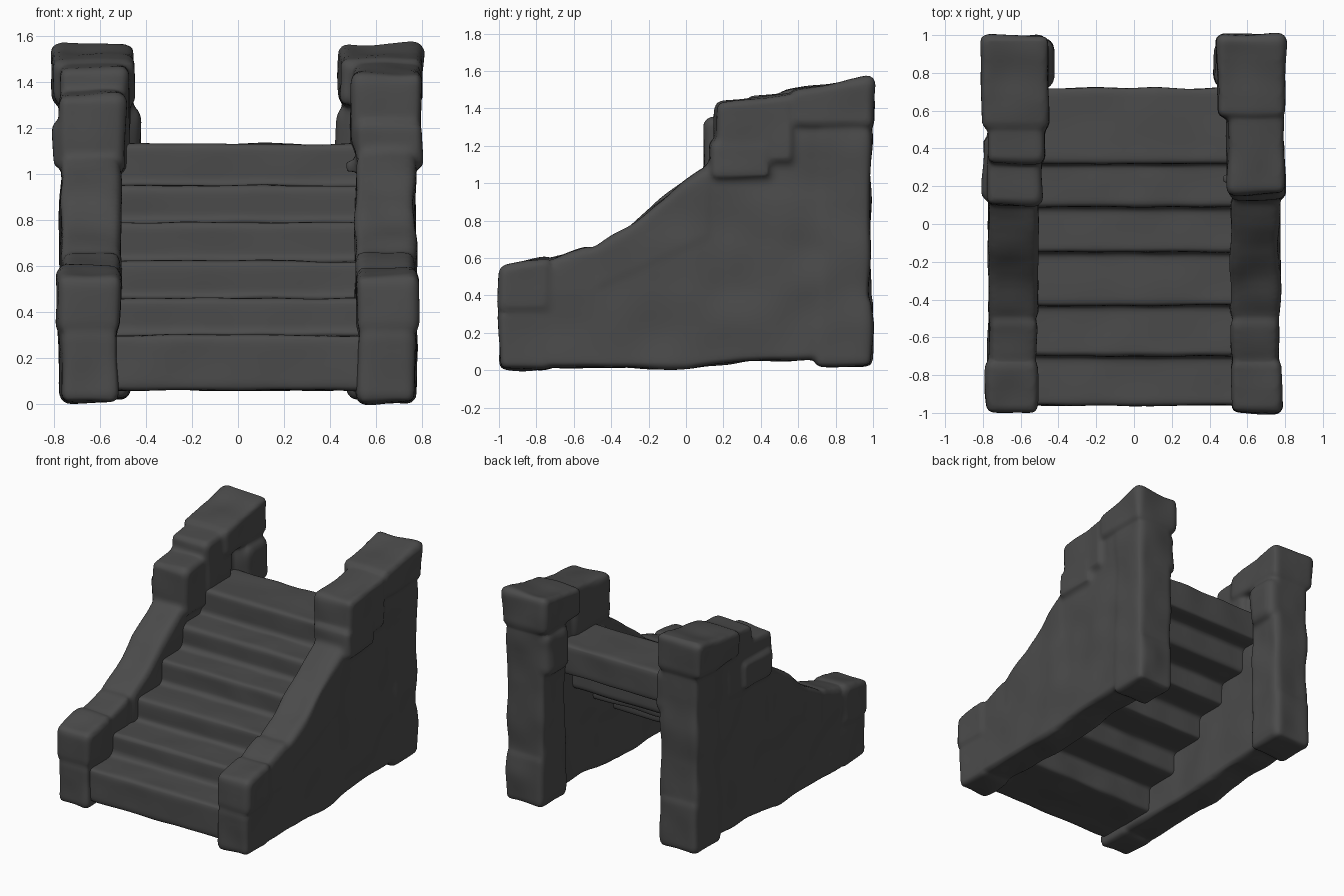
import bpy, bmesh
from mathutils import Vector, noise

if "Cube" in bpy.data.objects:
    bpy.data.objects.remove(bpy.data.objects["Cube"])

stone = bpy.data.materials.new("dark grey stone")
stone.diffuse_color = (0.07, 0.07, 0.07, 1)
stone.use_nodes = True
stone.node_tree.nodes["Principled BSDF"].inputs["Base Color"].default_value = stone.diffuse_color


def prism(target, profile, x0, x1, bevel=0.035):
    """Extrude a (y, z) profile along x, round its edges, add it to target."""
    bm = bmesh.new()
    face = bm.faces.new([bm.verts.new((x0, y, z)) for y, z in profile])
    ext = bmesh.ops.extrude_face_region(bm, geom=[face])
    verts = [g for g in ext["geom"] if isinstance(g, bmesh.types.BMVert)]
    bmesh.ops.translate(bm, verts=verts, vec=(x1 - x0, 0, 0))
    bmesh.ops.recalc_face_normals(bm, faces=bm.faces)
    bmesh.ops.bevel(bm, geom=list(bm.edges), offset=bevel, segments=3,
                    profile=0.5, affect='EDGES', clamp_overlap=True)
    tmp = bpy.data.meshes.new("tmp")
    bm.to_mesh(tmp)
    bm.free()
    target.from_mesh(tmp)
    bpy.data.meshes.remove(tmp)


def block(target, x0, x1, y0, y1, z0, z1, z1_back=None, bevel=0.035):
    """Block whose top may slope from z1 (front) to z1_back (back)."""
    zb = z1 if z1_back is None else z1_back
    prism(target, [(y0, z0), (y0, z1), (y1, zb), (y1, z0)],
          min(x0, x1), max(x0, x1), bevel)


def finish(bm, name, amount, voxel=0.017):
    """Fuse the blocks into one soft stone mass and make it uneven."""
    mesh = bpy.data.meshes.new(name)
    bm.to_mesh(mesh)
    bm.free()
    ob = bpy.data.objects.new(name, mesh)
    bpy.context.collection.objects.link(ob)
    bpy.context.view_layer.objects.active = ob
    ob.select_set(True)
    rem = ob.modifiers.new("fuse", 'REMESH')
    rem.mode = 'VOXEL'
    rem.voxel_size = voxel
    soft = ob.modifiers.new("soften", 'SMOOTH')
    soft.factor = 0.5
    soft.iterations = 2
    for m in ("fuse", "soften"):
        bpy.ops.object.modifier_apply(modifier=m)
    mesh = ob.data
    moves = [v.normal * noise.noise(Vector(v.co) * 4.5) * amount for v in mesh.vertices]
    for v, d in zip(mesh.vertices, moves):
        v.co += d
    mesh.shade_smooth()
    mesh.materials.clear()
    mesh.materials.append(stone)
    ob.select_set(False)


# Side walls
WALL = [(-0.97, 0.02), (-0.97, 0.5), (-0.7, 0.57), (-0.55, 0.635), (-0.4, 0.7),
        (-0.3, 0.76), (-0.12, 0.91), (0.0, 1.0), (0.12, 1.09), (0.2, 1.3),
        (0.97, 1.45), (0.97, 0.05), (0.7, 0.06), (0.3, 0.045), (0.0, 0.01)]

for s, name in ((-1, "left_wall"), (1, "right_wall")):
    bm = bmesh.new()
    prism(bm, WALL, min(s * 0.525, s * 0.768), max(s * 0.525, s * 0.768), 0.03)
    # front post: base stone and cap stone
    block(bm, s * 0.52, s * 0.77, -1.0, -0.72, 0.005, 0.325)
    block(bm, s * 0.51, s * 0.783, -1.0, -0.72, 0.31, 0.555, 0.605)
    # rail stones along the slope
    block(bm, s * 0.515, s * 0.765, -0.73, -0.5, 0.3, 0.595, 0.67)
    prism(bm, [(-0.5, 0.4), (-0.5, 0.655), (-0.32, 0.76), (-0.02, 1.0), (0.15, 1.11),
               (0.15, 0.7)], min(s * 0.51, s * 0.773), max(s * 0.51, s * 0.773))
    # ledge stone under the tower
    block(bm, s * 0.51, s * 0.805, 0.13, 0.46, 1.02, 1.23)
    # tower
    if s < 0:
        block(bm, -0.49, -0.78, 0.1, 0.42, 1.0, 1.34, 1.37)
        block(bm, -0.475, -0.78, 0.32, 0.62, 1.0, 1.46, 1.49)
        block(bm, -0.45, -0.81, 0.5, 1.0, 1.3, 1.49, 1.57)
    else:
        block(bm, 0.495, 0.8, 0.16, 0.58, 1.1, 1.435, 1.48)
        block(bm, 0.44, 0.8, 0.56, 1.0, 1.3, 1.495, 1.57)
        block(bm, 0.46, 0.56, 0.21, 0.27, 1.0, 1.06, bevel=0.008)
    # back pillar with its bulge and foot
    block(bm, s * 0.47, s * 0.775, 0.7, 0.985, 0.05, 1.4)
    block(bm, s * 0.425, s * 0.775, 0.72, 0.985, 0.98, 1.3, bevel=0.06)
    block(bm, s * 0.475, s * 0.775, 0.69, 0.995, 0.02, 0.4)
    finish(bm, name, 0.016)

# Steps: overlapping slabs, open underneath
FRONT = [-0.96, -0.70, -0.43, -0.15, 0.09, 0.32]
TOP = [0.30, 0.46, 0.62, 0.79, 0.95, 1.13]
bm = bmesh.new()
for i, (y, z) in enumerate(zip(FRONT, TOP)):
    back = 0.72 if i == 5 else FRONT[i + 1] + 0.24
    low = 0.06 if i == 0 else z - 0.22
    block(bm, -0.56, 0.56, y, back, low, z, bevel=0.022)
finish(bm, "steps", 0.009)
